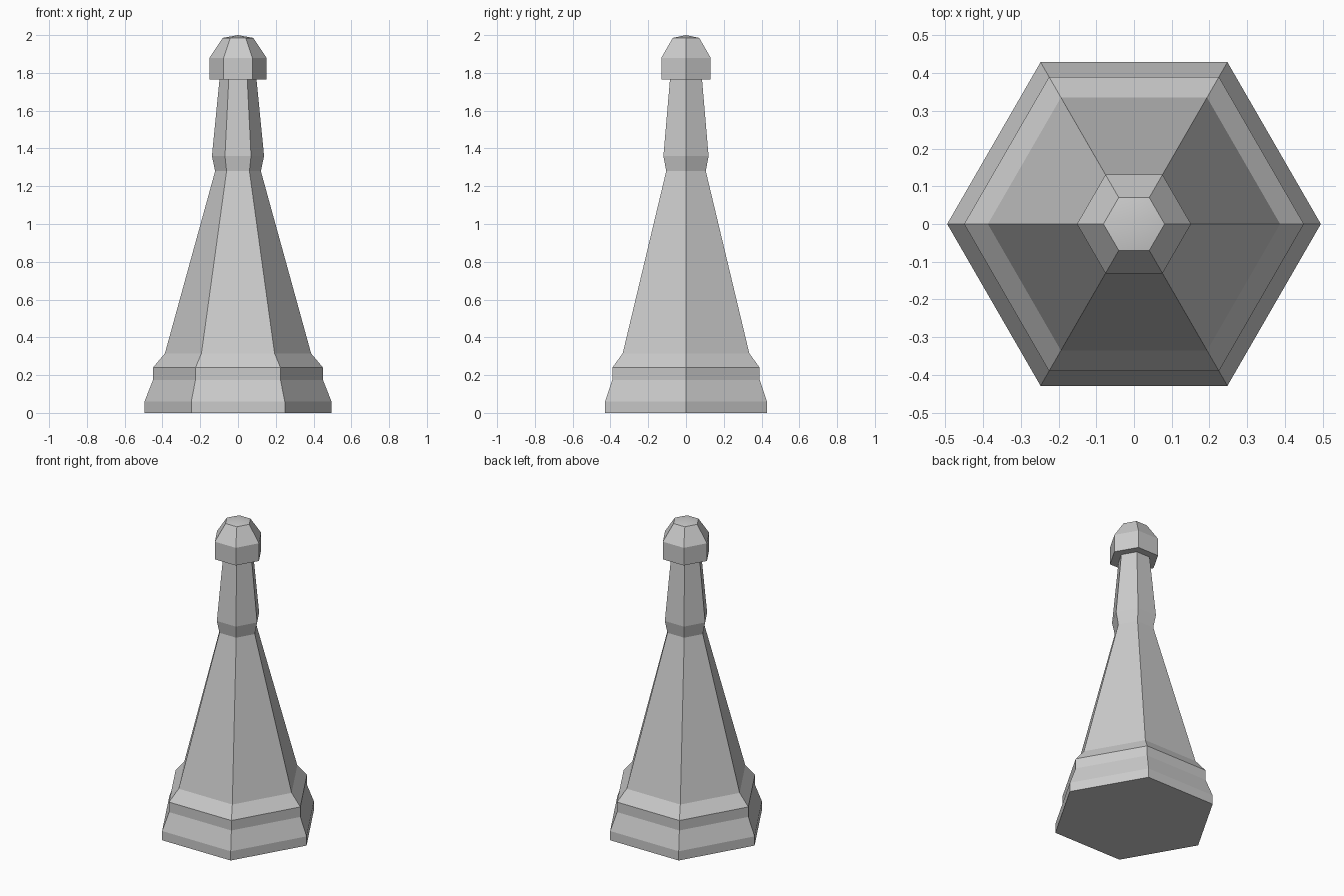
import bpy
import bmesh
import math

SIDES = 6

default_cube = bpy.data.objects.get("Cube")
if default_cube:
    bpy.data.objects.remove(default_cube, do_unlink=True)

# Single plain stone colour
stone = bpy.data.materials.new("stone grey")
stone.use_nodes = True
colour = (0.6, 0.6, 0.6, 1.0)
stone.diffuse_color = colour
stone.node_tree.nodes["Principled BSDF"].inputs["Base Color"].default_value = colour


def hex_lathe(name, profile):
    """Sweep (radius, height) points round a hexagon; zero radius closes to a point."""
    bm = bmesh.new()
    rings = []
    for radius, z in profile:
        if radius == 0:
            rings.append([bm.verts.new((0, 0, z))] * SIDES)
        else:
            angles = [math.tau * i / SIDES for i in range(SIDES)]
            rings.append([bm.verts.new((radius * math.cos(a), radius * math.sin(a), z))
                          for a in angles])
    for low, high in zip(rings, rings[1:]):
        for i in range(SIDES):
            j = (i + 1) % SIDES
            corners = [low[i], low[j], high[j], high[i]]
            bm.faces.new(list(dict.fromkeys(corners)))
    mesh = bpy.data.meshes.new(name)
    bm.to_mesh(mesh)
    bm.free()
    mesh.materials.append(stone)
    obj = bpy.data.objects.new(name, mesh)
    bpy.context.collection.objects.link(obj)
    return obj


# Stepped foot with a closed underside
hex_lathe("stepped_base", [(0, 0), (0.495, 0), (0.495, 0.06), (0.45, 0.175),
                           (0.45, 0.24), (0.387, 0.315)])

# Long tapering shaft
hex_lathe("tapered_shaft", [(0.387, 0.315), (0.121, 1.28)])

# Collar flare and slim neck
hex_lathe("collar_and_neck", [(0.121, 1.28), (0.138, 1.36), (0.098, 1.765)])

# Overhanging cap with bevelled shoulders
hex_lathe("finial", [(0.098, 1.765), (0.151, 1.765), (0.151, 1.88), (0.081, 1.985)])

# Shallow smooth tip
tip = hex_lathe("finial_tip", [(0.081, 1.985), (0, 2.0)])
for face in tip.data.polygons:
    face.use_smooth = True
